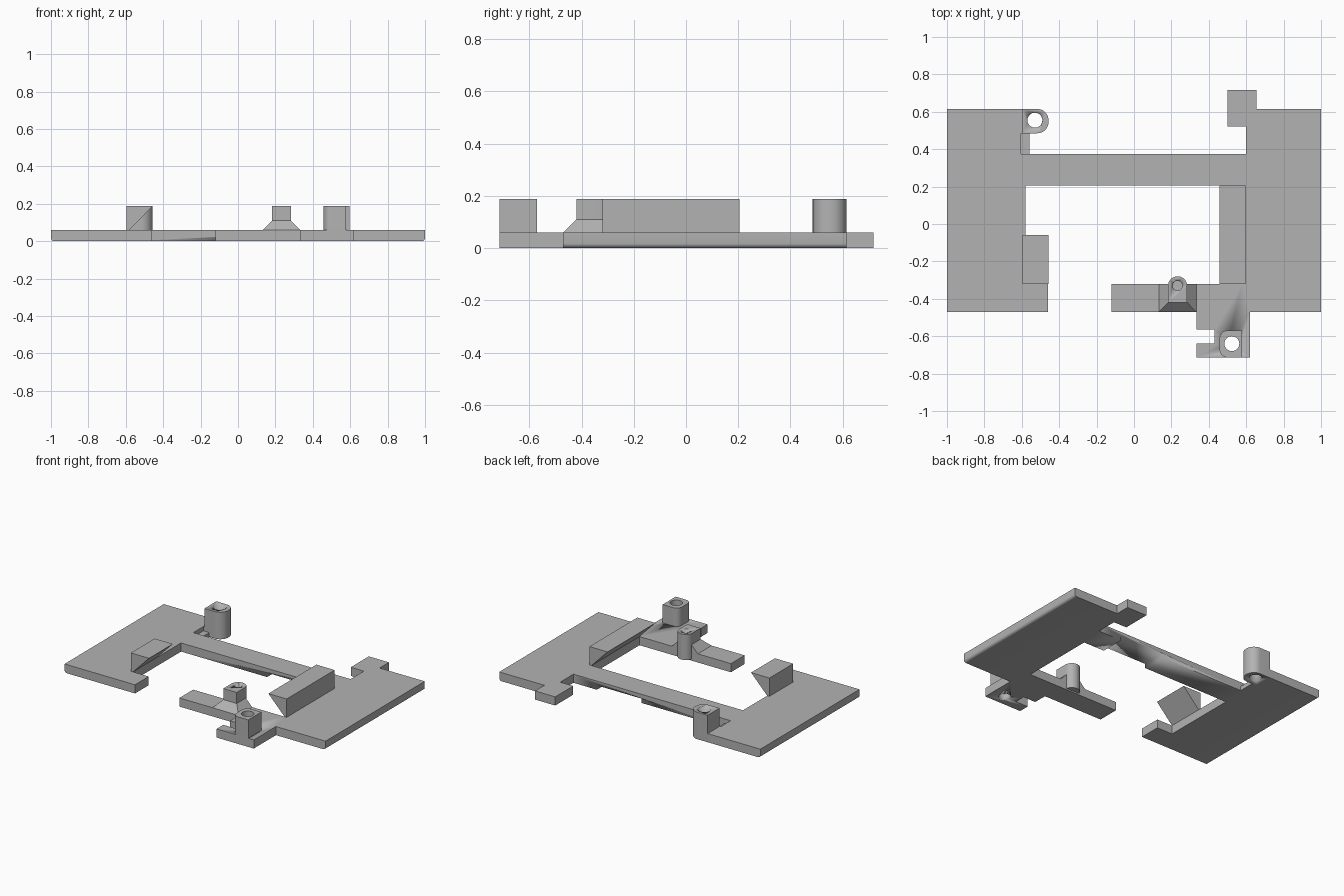
import bpy, bmesh, math
from mathutils import Matrix

if "Cube" in bpy.data.objects:
    bpy.data.objects.remove(bpy.data.objects["Cube"], do_unlink=True)

grey = bpy.data.materials.new("plain_grey")
grey.use_nodes = True
COLOUR = (0.45, 0.45, 0.45, 1)
grey.diffuse_color = COLOUR
grey.node_tree.nodes["Principled BSDF"].inputs["Base Color"].default_value = COLOUR

T, TOP = 0.06, 0.187   # plate thickness and height of raised parts


def finish(bm, name):
    bmesh.ops.recalc_face_normals(bm, faces=bm.faces)
    mesh = bpy.data.meshes.new(name)
    bm.to_mesh(mesh)
    bm.free()
    mesh.materials.append(grey)
    ob = bpy.data.objects.new(name, mesh)
    bpy.context.collection.objects.link(ob)
    bpy.ops.object.select_all(action='DESELECT')
    ob.select_set(True)
    bpy.context.view_layer.objects.active = ob
    bpy.ops.object.shade_smooth_by_angle(angle=math.radians(35))
    return ob


def prism(points, z0, z1):
    """Extrude a flat outline from z0 to z1."""
    bm = bmesh.new()
    face = bm.faces.new([bm.verts.new((x, y, z0)) for x, y in points])
    up = bmesh.ops.extrude_face_region(bm, geom=[face])["geom"]
    for v in up:
        if isinstance(v, bmesh.types.BMVert):
            v.co.z = z1
    bmesh.ops.recalc_face_normals(bm, faces=bm.faces)
    return bm


def rect(x0, x1, y0, y1):
    return [(x0, y0), (x1, y0), (x1, y1), (x0, y1)]


def cut(ob, cutter):
    """Subtract the cutter, then discard it."""
    cutter.hide_render = True
    mod = ob.modifiers.new("cut", 'BOOLEAN')
    mod.operation, mod.solver, mod.object = 'DIFFERENCE', 'EXACT', cutter
    bpy.context.view_layer.objects.active = ob
    bpy.ops.object.modifier_apply(modifier=mod.name)
    bpy.data.objects.remove(cutter, do_unlink=True)


def drill(ob, x, y, r, z0):
    bm = bmesh.new()
    bmesh.ops.create_cone(bm, cap_ends=True, segments=32, radius1=r, radius2=r, depth=0.4,
                          matrix=Matrix.Translation((x, y, z0 + 0.2)))
    cut(ob, finish(bm, "drill"))


def rounded_post(name, box, z0, radius, is_round):
    """Upright block whose vertical edges chosen by is_round are rounded."""
    bm = prism(rect(*box), z0, TOP)
    edges = [e for e in bm.edges if abs(e.verts[0].co.z - e.verts[1].co.z) > 0.01
             and is_round(e.verts[0].co)]
    bmesh.ops.bevel(bm, geom=edges, offset=radius, segments=8, profile=0.5, affect='EDGES')
    return finish(bm, name)


# Base plate: two side panels, a cross bar and a stepped front arm
outline = [
    (-1, -0.47), (-0.46, -0.47), (-0.46, -0.32), (-0.58, -0.32), (-0.58, 0.205),
    (0.58, 0.205), (0.58, -0.32), (-0.12, -0.32), (-0.12, -0.47), (0.335, -0.47),
    (0.335, -0.565), (0.43, -0.565), (0.43, -0.64), (0.335, -0.64), (0.335, -0.713),
    (0.62, -0.713), (0.62, -0.47), (1, -0.47), (1, 0.615), (0.655, 0.615),
    (0.655, 0.717), (0.5, 0.717), (0.5, 0.52), (0.6, 0.52), (0.6, 0.375),
    (-0.605, 0.375), (-0.605, 0.485), (-0.595, 0.485), (-0.595, 0.615), (-1, 0.615)]
bm = prism(outline, 0, T)
outer = [e for e in bm.edges if all(abs(v.co.x) > 0.99 and v.co.z < 0.01 for v in e.verts)]
bmesh.ops.bevel(bm, geom=outer, offset=0.018, segments=5, profile=0.5, affect='EDGES')
plate = finish(bm, "base_plate")
cut(plate, finish(prism(rect(0.08, 0.42, 0.15, 0.42), -0.1, 0.03), "bar_recess"))
drill(plate, 0.523, -0.64, 0.04, -0.1)

# Sunken strip beside the back post
finish(prism(rect(-0.605, -0.56, 0.375, 0.487), 0, 0.03), "sunken_strip")

# Overhanging wedges facing the opening
for name, side, y0, y1 in (("right_wedge", -1, -0.32, -0.06), ("left_wedge", 1, -0.32, 0.205)):
    bm = bmesh.new()
    profile = [(0.597, T), (0.597, TOP), (0.457, TOP), (0.58, T)]
    face = bm.faces.new([bm.verts.new((side * x, y0, z)) for x, z in profile])
    ext = bmesh.ops.extrude_face_region(bm, geom=[face])["geom"]
    bmesh.ops.translate(bm, vec=(0, y1 - y0, 0),
                        verts=[v for v in ext if isinstance(v, bmesh.types.BMVert)])
    finish(bm, name)

# Screw posts at the back and the front
back = rounded_post("back_post", (-0.597, -0.457, 0.485, 0.615), 0, 0.06, lambda c: c.x > -0.5)
drill(back, -0.53, 0.555, 0.04, -0.1)
front = rounded_post("front_post", (0.458, 0.578, -0.713, -0.57), T, 0.04, lambda c: c.x < 0.5)
drill(front, 0.523, -0.64, 0.04, -0.1)

# Sloped pedestal on the front arm
bm = prism(rect(0.133, 0.333, -0.47, -0.32), T, 0.11)
for v in bm.verts:
    if v.co.z > 0.1:
        v.co.x = 0.182 if v.co.x < 0.2 else 0.284
        v.co.y = max(v.co.y, -0.42)
finish(bm, "pedestal")

# Pin post: full-height rounded back, standing on the pedestal in front
pin = rounded_post("pin_post", (0.182, 0.284, -0.42, -0.28), 0.01, 0.05, lambda c: c.y > -0.3)
drill(pin, 0.233, -0.33, 0.026, 0.12)
